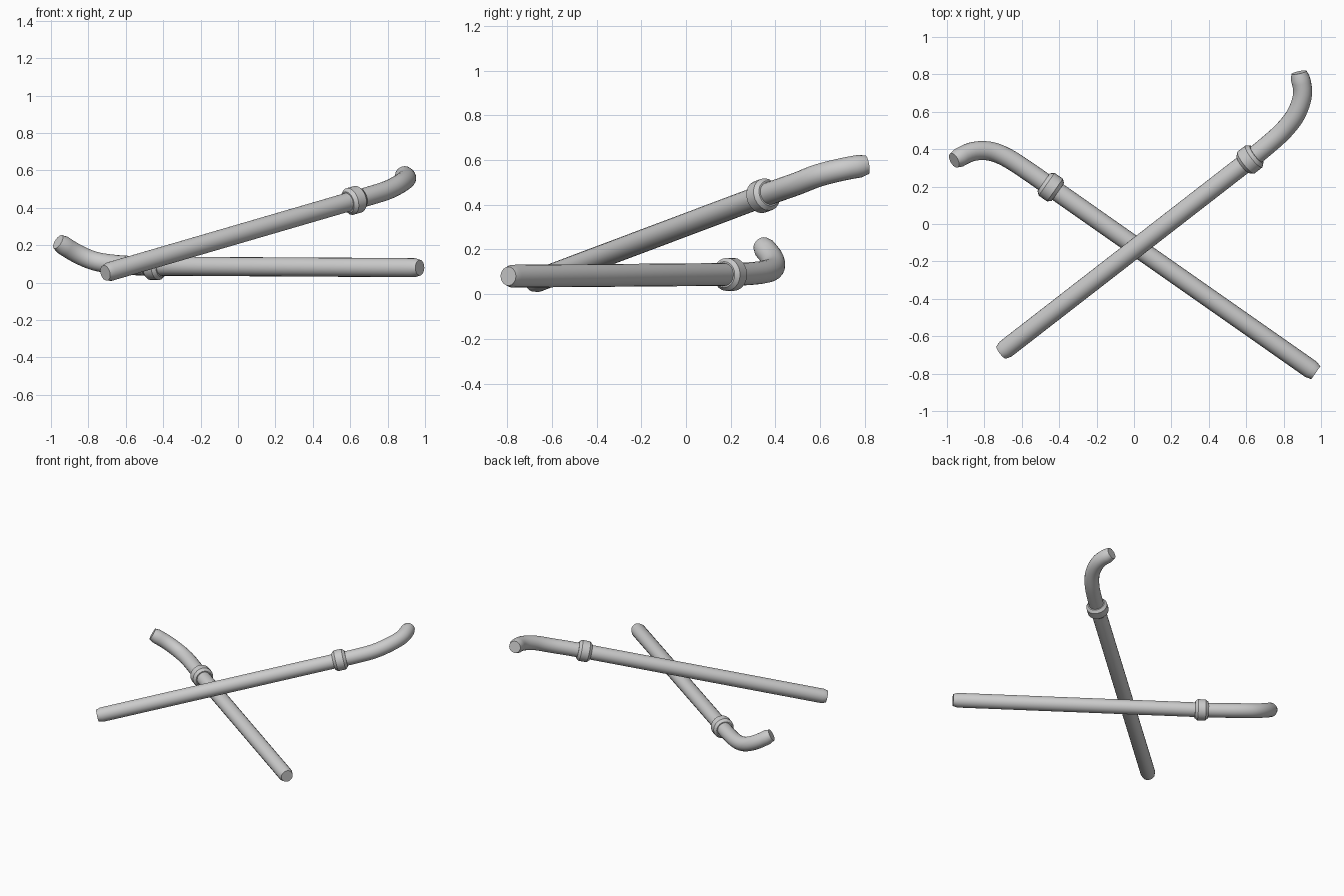
import bpy, bmesh, math
from mathutils import Vector

if "Cube" in bpy.data.objects:
    bpy.data.objects.remove(bpy.data.objects["Cube"])

SIDES = 20
R = 0.051       # pipe radius
TIP = 0.042     # radius at the bevelled tips
BEV = 0.032     # bevel length


def sweep(name, stations):
    """Skin circular sections (point, radius) along a path and cap both ends."""
    pts = [Vector(p) for p, _ in stations]
    bm = bmesh.new()
    rings, side = [], None
    for i, (_, r) in enumerate(stations):
        t = (pts[min(i + 1, len(pts) - 1)] - pts[max(i - 1, 0)]).normalized()
        if side is None:
            side = t.cross(Vector((0, 0, 1)))
        side = (side - t * side.dot(t)).normalized()
        up = t.cross(side)
        rings.append([bm.verts.new(pts[i] + r * (side * math.cos(a) + up * math.sin(a)))
                      for a in (2 * math.pi * k / SIDES for k in range(SIDES))])
    for a, b in zip(rings, rings[1:]):
        for k in range(SIDES):
            n = (k + 1) % SIDES
            bm.faces.new((a[k], a[n], b[n], b[k]))
    bm.faces.new(rings[0])
    bm.faces.new(rings[-1])
    bmesh.ops.recalc_face_normals(bm, faces=bm.faces)
    me = bpy.data.meshes.new(name)
    bm.to_mesh(me)
    bm.free()
    ob = bpy.data.objects.new(name, me)
    bpy.context.collection.objects.link(ob)
    bpy.context.view_layer.objects.active = ob
    ob.select_set(True)
    bpy.ops.object.shade_smooth_by_angle(angle=math.radians(35))
    ob.select_set(False)


def spline(points, steps=4):
    """Catmull-Rom curve through the points."""
    p = [Vector(q) for q in points]
    p = [2 * p[0] - p[1]] + p + [2 * p[-1] - p[-2]]
    out = []
    for a, b, c, d in zip(p, p[1:], p[2:], p[3:]):
        for s in range(steps):
            t = s / steps
            out.append(0.5 * (2 * b + (c - a) * t + (2 * a - 5 * b + 4 * c - d) * t ** 2
                              + (3 * b - a - 3 * c + d) * t ** 3))
    return out + [p[-2]]


def pipe(prefix, start, joint, bend):
    start, joint = Vector(start), Vector(joint)
    d = (joint - start).normalized()
    # Straight tube with bevelled foot
    sweep(prefix + "_straight_tube", [(start, TIP), (start + d * BEV, R), (joint, R)])
    # Raised collar at the joint
    profile = [(-0.046, 0.058), (-0.027, 0.074), (0.027, 0.074), (0.046, 0.058)]
    sweep(prefix + "_collar", [(joint + d * s, r) for s, r in profile])
    # Curved mouth end with bevelled tip
    path = spline([joint] + bend)
    e = (path[-1] - path[-2]).normalized()
    path[-1:] = [path[-1] - e * BEV, path[-1]]
    path = [q for q in path[:-2] if (q - path[-2]).dot(e) < -0.005] + path[-2:]
    sweep(prefix + "_curved_end", [(q, R) for q in path[:-1]] + [(path[-1], TIP)])


pipe("raised_pipe", (-0.71, -0.687, 0.052), (0.62, 0.345, 0.44),
     [(0.71, 0.418, 0.466), (0.80, 0.50, 0.495), (0.868, 0.59, 0.53),
      (0.902, 0.70, 0.558), (0.882, 0.81, 0.578)])
pipe("lower_pipe", (0.972, -0.795, 0.08), (-0.445, 0.197, 0.088),
     [(-0.56, 0.278, 0.091), (-0.68, 0.355, 0.10), (-0.775, 0.39, 0.118),
      (-0.87, 0.385, 0.16), (-0.962, 0.34, 0.218)])
